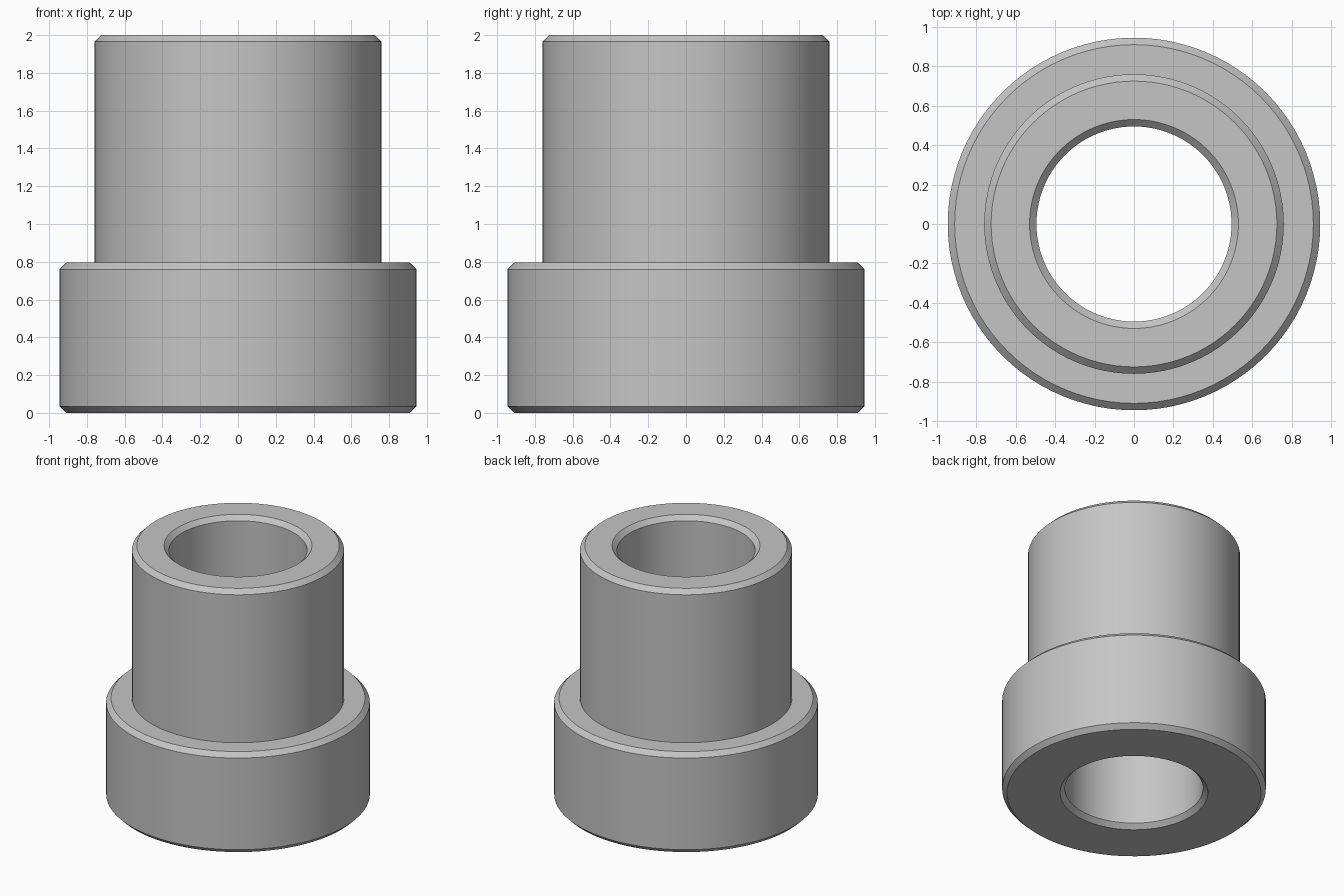
import bpy
import bmesh
import math

cube = bpy.data.objects.get("Cube")
if cube:
    bpy.data.objects.remove(cube, do_unlink=True)

# Main dimensions
SEGMENTS = 96
HEIGHT = 2.0
COLLAR_TOP = 0.795
COLLAR_R = 0.945
SLEEVE_R = 0.76
BORE_R = 0.495
CHAMFER = 0.035

# Plain grey metal
metal = bpy.data.materials.new("grey metal")
metal.use_nodes = True
colour = (0.56, 0.56, 0.56, 1.0)
metal.diffuse_color = colour
metal.node_tree.nodes["Principled BSDF"].inputs["Base Color"].default_value = colour


def lathe(name, profile):
    """Revolve a closed (radius, height) outline around z."""
    bm = bmesh.new()
    verts = [bm.verts.new((r, 0, z)) for r, z in profile]
    edges = [bm.edges.new((v, verts[(i + 1) % len(verts)])) for i, v in enumerate(verts)]
    bmesh.ops.spin(bm, geom=verts + edges, cent=(0, 0, 0), axis=(0, 0, 1),
                   angle=math.tau, steps=SEGMENTS)
    bmesh.ops.remove_doubles(bm, verts=bm.verts, dist=1e-4)
    bmesh.ops.recalc_face_normals(bm, faces=bm.faces)
    mesh = bpy.data.meshes.new(name)
    bm.to_mesh(mesh)
    bm.free()
    mesh.materials.append(metal)
    obj = bpy.data.objects.new(name, mesh)
    bpy.context.collection.objects.link(obj)
    return obj


# Stepped bushing: chamfered collar, sleeve and through bore
bushing = lathe("flanged_bushing", [
    (BORE_R + CHAMFER, 0),
    (COLLAR_R - CHAMFER, 0),
    (COLLAR_R, CHAMFER),
    (COLLAR_R, COLLAR_TOP - CHAMFER),
    (COLLAR_R - CHAMFER, COLLAR_TOP),
    (SLEEVE_R, COLLAR_TOP),
    (SLEEVE_R, HEIGHT - CHAMFER),
    (SLEEVE_R - CHAMFER, HEIGHT),
    (BORE_R + CHAMFER, HEIGHT),
    (BORE_R, HEIGHT - CHAMFER),
    (BORE_R, CHAMFER),
])

# Smooth round walls, crisp chamfer edges
bpy.ops.object.select_all(action='DESELECT')
bushing.select_set(True)
bpy.context.view_layer.objects.active = bushing
bpy.ops.object.shade_smooth_by_angle(angle=math.radians(30))
